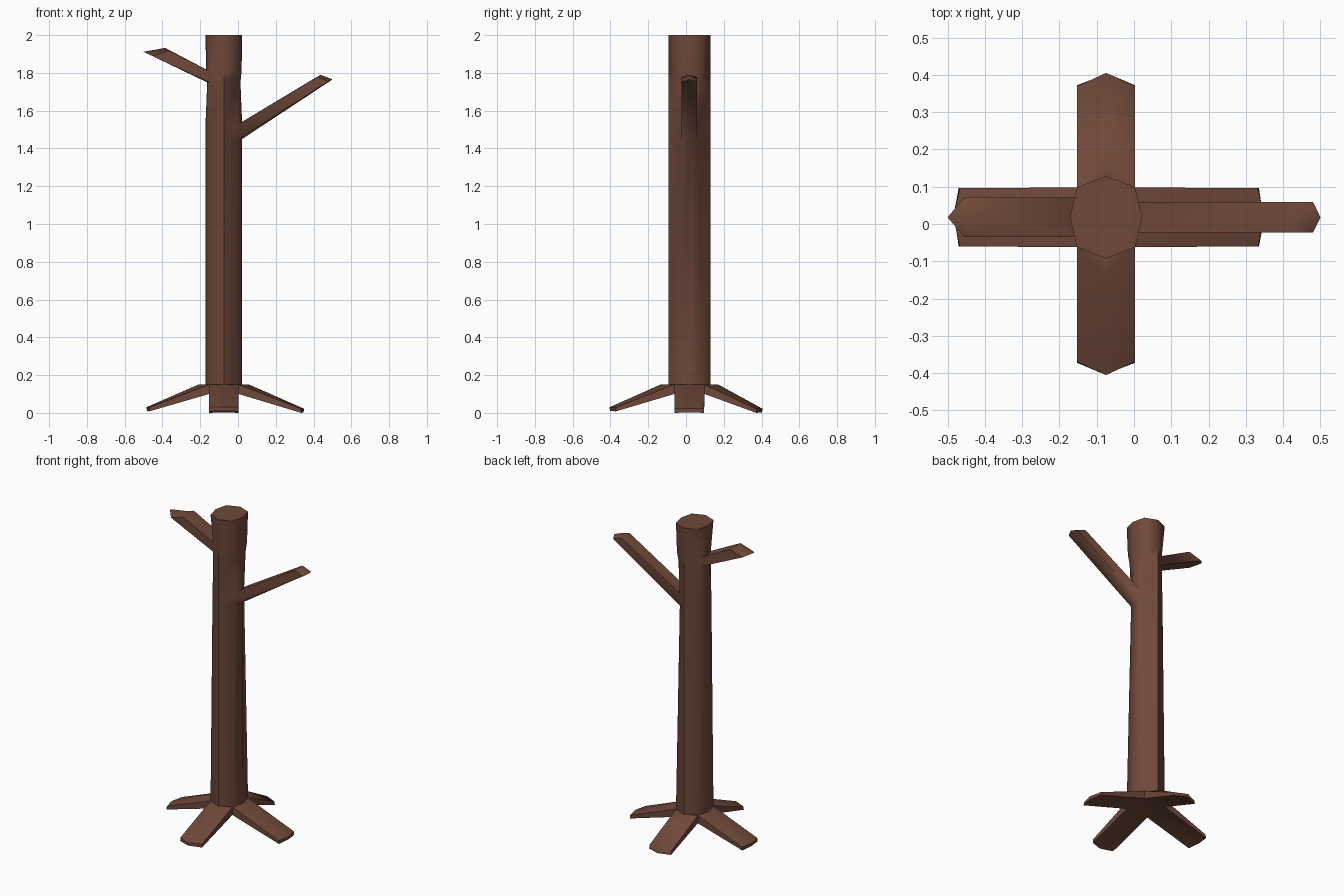
import bpy, bmesh, math
from mathutils import Vector

if "Cube" in bpy.data.objects:
    bpy.data.objects.remove(bpy.data.objects["Cube"])

CX, CY = -0.075, 0.018
bm = bmesh.new()


def ring(z, right=0.08, left=0.08, mid_x=0.097, push=None):
    """Eight-sided ring; right/left set how far the diagonal corners spread in y."""
    pts = [(mid_x, 0), (0.078, right), (0, 0.111), (-0.078, left),
           (-mid_x, 0), (-0.078, -left), (0, -0.111), (0.078, -right)]
    out = []
    for i, (x, y) in enumerate(pts):
        k = push if push and i % 2 == 0 else 1.0
        out.append(bm.verts.new((CX + x * k, CY + y * k, z)))
    return out


def limb(lower, upper, side, half, lo, hi):
    """Grow a limb from the two wall faces around the middle vertex `side`.
    lo / hi: (reach of tip middle, reach of tip corners, z middle, z corners)."""
    ids = [(side - 1) % 8, side, (side + 1) % 8]
    a = side * math.pi / 4
    d = Vector((round(math.cos(a)), round(math.sin(a)), 0))
    s = Vector((-d.y, d.x, 0))
    c = Vector((CX, CY, 0))
    c -= d * c.dot(d)                       # reach is measured from the origin

    def tip(p):
        rm, rc, zm, zc = p
        return [bm.verts.new(c + d * r + s * o + Vector((0, 0, z)))
                for r, o, z in ((rc, -half, zc), (rm, 0, zm), (rc, half, zc))]
    tl, tu = tip(lo), tip(hi)
    base = [lower[i] for i in ids] + [upper[i] for i in reversed(ids)]
    end = tl + tu[::-1]
    for i in range(6):
        j = (i + 1) % 6
        bm.faces.new((base[i], base[j], end[j], end[i]))
    for i in range(2):
        bm.faces.new((tl[i], tl[i + 1], tu[i + 1], tu[i]))


# trunk rings from the underside to the cut top
rings = [ring(0.10),
         ring(0.15, push=1.38),             # root shoulders
         ring(0.15),
         ring(1.45, 0.041, 0.06),
         ring(1.53, 0.041, 0.058),
         ring(1.75, 0.055, 0.053, 0.088),
         ring(1.81, 0.07, 0.053, 0.094),
         ring(2.0)]

# trunk walls, left open where limbs grow out
open_faces = {0: range(8), 3: (7, 0), 5: (3, 4)}
for r in range(len(rings) - 1):
    for i in range(8):
        if i in open_faces.get(r, ()):
            continue
        j = (i + 1) % 8
        bm.faces.new((rings[r][i], rings[r][j], rings[r + 1][j], rings[r + 1][i]))
bm.faces.new(rings[0][::-1])
bm.faces.new(rings[-1])

# four roots
for side, reach in ((0, 0.35), (2, 0.405), (4, 0.485), (6, 0.405)):
    b = 0.0 if side in (0, 2) else 0.008
    inset = 0.015 if side in (0, 4) else 0.033
    limb(rings[0], rings[1], side, 0.078,
         (reach - 0.003, reach - inset, b + 0.003, b),
         (reach, reach - inset - 0.003, b + 0.022, b + 0.022))

# two branches
limb(rings[3], rings[4], 0, 0.041,
     (0.50, 0.48, 1.765, 1.755), (0.437, 0.42, 1.79, 1.778))
limb(rings[5], rings[6], 4, 0.053,
     (0.50, 0.455, 1.912, 1.89), (0.385, 0.365, 1.932, 1.918))

bmesh.ops.remove_doubles(bm, verts=bm.verts, dist=0.0005)
bmesh.ops.recalc_face_normals(bm, faces=bm.faces)

mesh = bpy.data.meshes.new("tree_trunk")
bm.to_mesh(mesh)
bm.free()
tree = bpy.data.objects.new("tree_trunk", mesh)
bpy.context.collection.objects.link(tree)

# bark colour
bark = bpy.data.materials.new("bark")
bark.diffuse_color = (0.16, 0.065, 0.042, 1)
bark.use_nodes = True
bark.node_tree.nodes["Principled BSDF"].inputs["Base Color"].default_value = bark.diffuse_color
mesh.materials.append(bark)

bpy.context.view_layer.objects.active = tree
tree.select_set(True)
bpy.ops.object.shade_smooth_by_angle(angle=math.radians(60))
